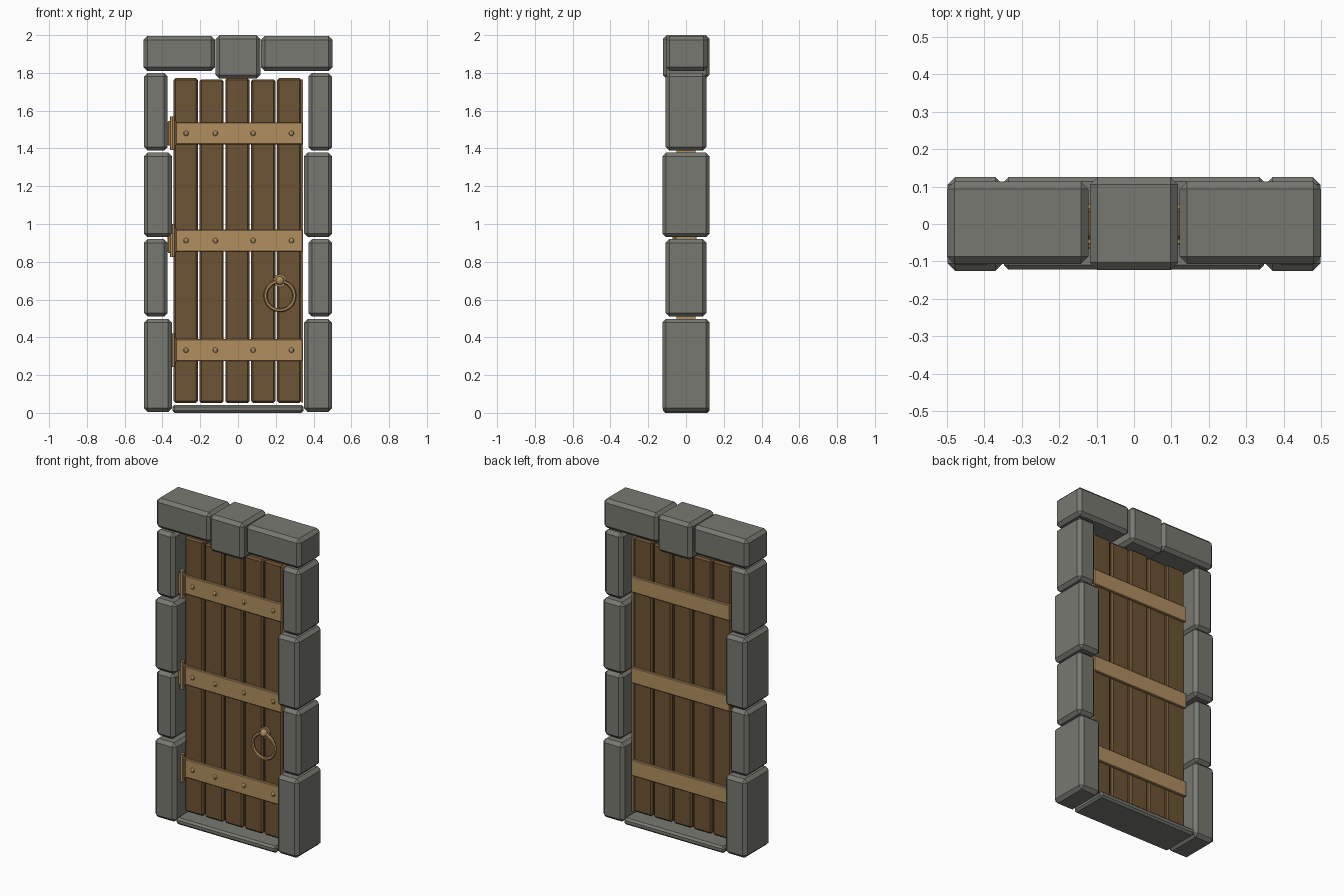
import bpy, math
from mathutils import Vector

if "Cube" in bpy.data.objects:
    bpy.data.objects.remove(bpy.data.objects["Cube"], do_unlink=True)


def material(name, rgb):
    m = bpy.data.materials.new(name)
    m.use_nodes = True
    m.diffuse_color = (*rgb, 1)
    m.node_tree.nodes["Principled BSDF"].inputs["Base Color"].default_value = (*rgb, 1)
    return m


STONE = material("grey stone", (0.19, 0.19, 0.168))
WOOD = material("dark wood", (0.15, 0.088, 0.034))
BRASS = material("tan metal", (0.44, 0.275, 0.118))


def finish(name, mat):
    ob = bpy.context.object
    ob.name = name
    ob.data.materials.append(mat)
    return ob


def block(name, x, y, z, mat, bevel=0.0):
    """Box from (min, max) ranges with a single chamfer on its edges."""
    bpy.ops.mesh.primitive_cube_add(size=1)
    ob = finish(name, mat)
    lo, hi = Vector((x[0], y[0], z[0])), Vector((x[1], y[1], z[1]))
    for v in ob.data.vertices:
        v.co = (lo + hi) / 2 + v.co * (hi - lo)
    if bevel:
        mod = ob.modifiers.new("chamfer", "BEVEL")
        mod.width, mod.segments = bevel, 1
    return ob


# Stone jambs: wide and narrow blocks alternate up both sides
courses = [(0.005, 0.498), (0.51, 0.92), (0.93, 1.378), (1.388, 1.80)]
for side, s in (("right", -1), ("left", 1)):
    for i, z in enumerate(courses):
        inner, depth = (0.35, 0.125) if i % 2 == 0 else (0.372, 0.108)
        block(f"{side}_jamb_stone_{i + 1}", sorted((s * inner, s * 0.498)),
              (-depth, depth), z, STONE, 0.02)
    block(f"{side}_lintel_stone", sorted((s * 0.122, s * 0.5)),
          (-0.107, 0.113), (1.81, 1.995), STONE, 0.02)
block("keystone", (-0.118, 0.118), (-0.123, 0.125), (1.77, 2.0), STONE, 0.02)
block("door_sill", (-0.348, 0.348), (-0.122, 0.125), (0, 0.042), STONE, 0.012)

# Wooden planks with narrow gaps
pitch = 0.137
for i in range(5):
    cx = (i - 2) * pitch - 0.003
    top = 1.772 - 0.006 * (i % 2)
    block(f"plank_{i + 1}", (cx - 0.064, cx + 0.064), (-0.042, 0.042),
          (0.053, top), WOOD, 0.01)
block("door_edge_strip", (0.333, 0.344), (-0.05, 0.05), (0.055, 1.765), BRASS)

# Straps, rivets and hinges at three heights
for name, z in (("lower", 0.332), ("middle", 0.912), ("upper", 1.48)):
    block(f"{name}_front_strap", (-0.33, 0.342), (-0.056, -0.038),
          (z - 0.058, z + 0.058), BRASS, 0.004)
    block(f"{name}_back_strap", (-0.342, 0.342), (0.038, 0.056),
          (z - 0.05, z + 0.05), BRASS, 0.004)
    for k, x in enumerate((-0.275, -0.12, 0.08, 0.283)):
        bpy.ops.mesh.primitive_uv_sphere_add(segments=8, ring_count=6, radius=0.014,
                                             location=(x, -0.056, z))
        rivet = finish(f"{name}_rivet_{k + 1}", BRASS)
        rivet.scale.y = 0.7
    block(f"{name}_hinge_leaf", (-0.372, -0.325), (-0.062, -0.04),
          (z - 0.065, z + 0.065), BRASS, 0.004)
    bpy.ops.mesh.primitive_cylinder_add(vertices=8, radius=0.014, depth=0.176,
                                        location=(-0.347, -0.058, z))
    finish(f"{name}_hinge_pin", BRASS)

# Ring handle hanging from a round boss
bpy.ops.mesh.primitive_torus_add(major_segments=20, minor_segments=6,
                                 major_radius=0.077, minor_radius=0.01,
                                 location=(0.222, -0.062, 0.62),
                                 rotation=(math.pi / 2, 0, 0))
finish("ring_handle", BRASS)
bpy.ops.mesh.primitive_cylinder_add(vertices=10, radius=0.035, depth=0.016,
                                    location=(0.222, -0.047, 0.70),
                                    rotation=(math.pi / 2, 0, 0))
finish("handle_plate", BRASS)
bpy.ops.mesh.primitive_uv_sphere_add(segments=10, ring_count=6, radius=0.024,
                                     location=(0.222, -0.06, 0.70))
finish("handle_boss", BRASS)
